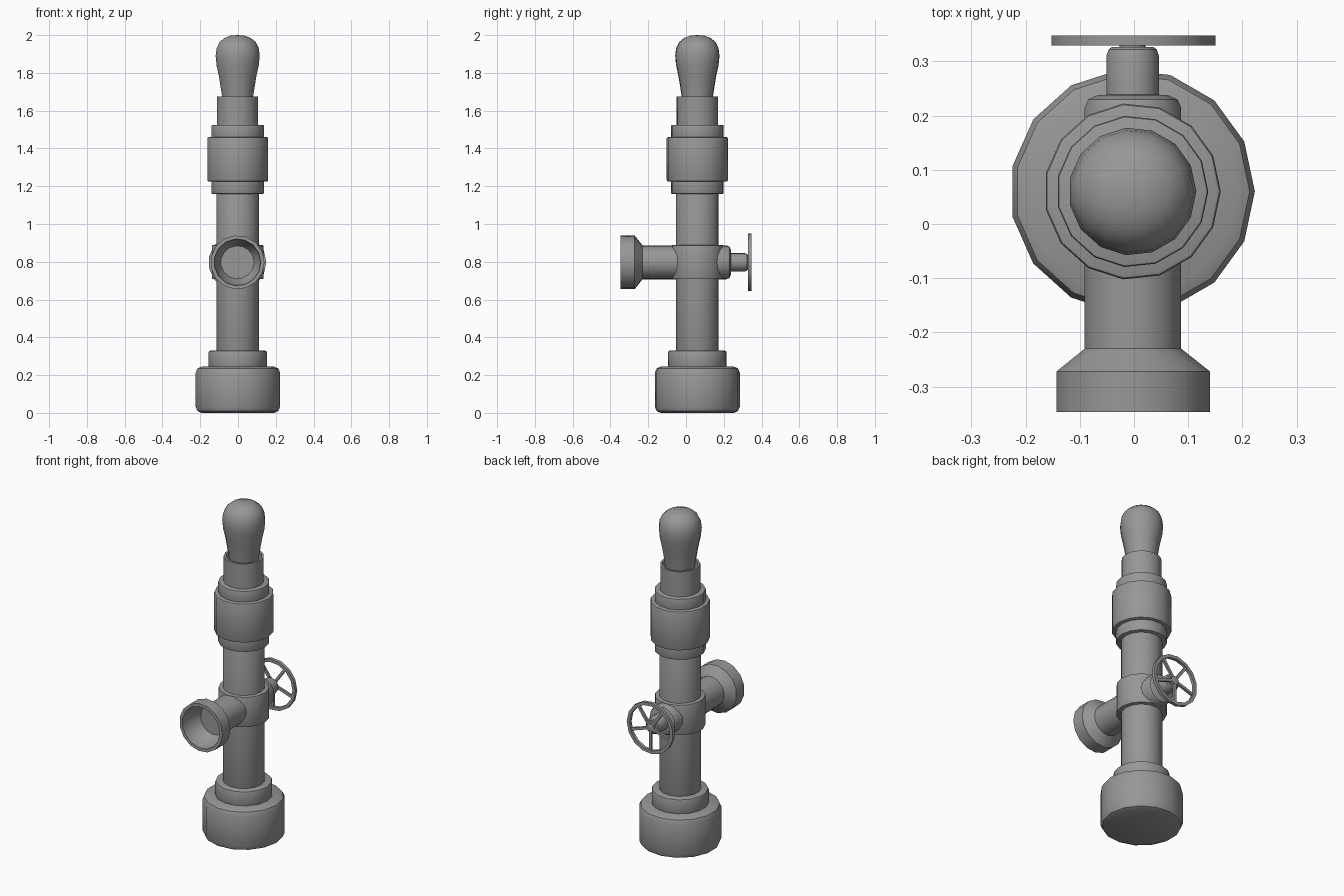
import bpy, bmesh, math
from mathutils import Matrix, Vector

cube = bpy.data.objects.get("Cube")
if cube:
    bpy.data.objects.remove(cube, do_unlink=True)

SIDES = 15
COLUMN = Vector((-0.003, 0.06, 0))      # axis of the upright
BRANCH = Vector((-0.003, 0, 0.797))     # axis of the side outlet and valve
TO_Y = Matrix.Rotation(-math.pi / 2, 4, "X")

grey = bpy.data.materials.new("pipe_grey")
grey.use_nodes = True
colour = (0.31, 0.31, 0.31, 1)
grey.diffuse_color = colour
grey.node_tree.nodes["Principled BSDF"].inputs["Base Color"].default_value = colour


def finish(name, bm, matrix):
    bmesh.ops.remove_doubles(bm, verts=bm.verts, dist=1e-5)
    bmesh.ops.recalc_face_normals(bm, faces=bm.faces)
    bm.transform(matrix)
    mesh = bpy.data.meshes.new(name)
    bm.to_mesh(mesh)
    bm.free()
    mesh.materials.append(grey)
    obj = bpy.data.objects.new(name, mesh)
    bpy.context.collection.objects.link(obj)
    bpy.ops.object.select_all(action="DESELECT")
    obj.select_set(True)
    bpy.context.view_layer.objects.active = obj
    bpy.ops.object.shade_smooth_by_angle(angle=math.radians(32))
    return obj


def lathe(name, profile, matrix, closed=False):
    """Spin (radius, height) points around the part's own axis."""
    bm = bmesh.new()
    verts = [bm.verts.new((r, 0, h)) for r, h in profile]
    pairs = list(zip(verts, verts[1:]))
    if closed:
        pairs.append((verts[-1], verts[0]))
    edges = [bm.edges.new(p) for p in pairs]
    bmesh.ops.spin(bm, geom=verts + edges, cent=(0, 0, 0), axis=(0, 0, 1),
                   angle=math.tau, steps=SIDES)
    return finish(name, bm, matrix)


def drum(radius, low, high, bevel):
    """Profile of a solid cylinder with softened rims."""
    b, k = bevel, bevel * 0.3
    return [(0, low), (radius - b, low), (radius - k, low + k), (radius, low + b),
            (radius, high - b), (radius - k, high - k), (radius - b, high), (0, high)]


upright = Matrix.Translation(COLUMN)
sideways = Matrix.Translation(BRANCH) @ TO_Y

# Stacked drums of the upright
for name, radius, low, high, bevel in [
    ("base", 0.226, 0, 0.245, 0.032),
    ("base_collar", 0.156, 0.23, 0.33, 0.01),
    ("column", 0.114, 0.3, 1.2, 0.002),
    ("cross_ring", 0.138, 0.708, 0.888, 0.003),
    ("lower_sleeve_collar", 0.14, 1.16, 1.25, 0.004),
    ("sleeve", 0.163, 1.225, 1.46, 0.008),
    ("upper_sleeve_collar", 0.14, 1.44, 1.525, 0.006),
]:
    lathe(name, drum(radius, low, high, bevel), upright)

# Open neck holding the rounded knob
lathe("neck", [(0, 1.5), (0.11, 1.5), (0.11, 1.675), (0.097, 1.675),
               (0.097, 1.6), (0, 1.6)], upright)
lathe("knob", [(0, 1.59), (0.074, 1.59), (0.083, 1.675), (0.1, 1.78),
               (0.113, 1.84), (0.118, 1.89), (0.113, 1.93), (0.097, 1.963),
               (0.07, 1.985), (0.037, 1.997), (0, 2)], upright)

# Flared front outlet, hollow at the mouth
lathe("front_outlet", [(0, 0.06), (0.09, 0.06), (0.09, -0.23), (0.143, -0.272),
                       (0.143, -0.347), (0.124, -0.347), (0.118, -0.28),
                       (0.09, -0.23), (0.088, -0.225), (0, -0.225)], sideways)

# Rear valve body and stem
lathe("valve_body", [(0, 0.06), (0.09, 0.06), (0.09, 0.215), (0.083, 0.23),
                     (0.065, 0.238), (0, 0.24)], sideways)
lathe("valve_stem", [(0, 0.22), (0.049, 0.22), (0.049, 0.31), (0.045, 0.322),
                     (0.038, 0.327), (0, 0.327)], sideways)

# Hand wheel
lathe("wheel_rim", [(0.134, 0.329), (0.153, 0.329), (0.153, 0.348),
                    (0.134, 0.348)], sideways, closed=True)
lathe("wheel_hub", drum(0.024, 0.32, 0.346, 0.002), sideways)
for i in range(5):
    bm = bmesh.new()
    bmesh.ops.create_cube(bm, size=1)
    bm.transform(Matrix.Translation((0.07, 0.338, 0)) @ Matrix.Diagonal((0.14, 0.013, 0.016, 1)))
    turn = Matrix.Rotation(math.pi / 2 + i * math.tau / 5, 4, "Y")
    finish(f"wheel_spoke_{i + 1}", bm, Matrix.Translation(BRANCH) @ turn)
